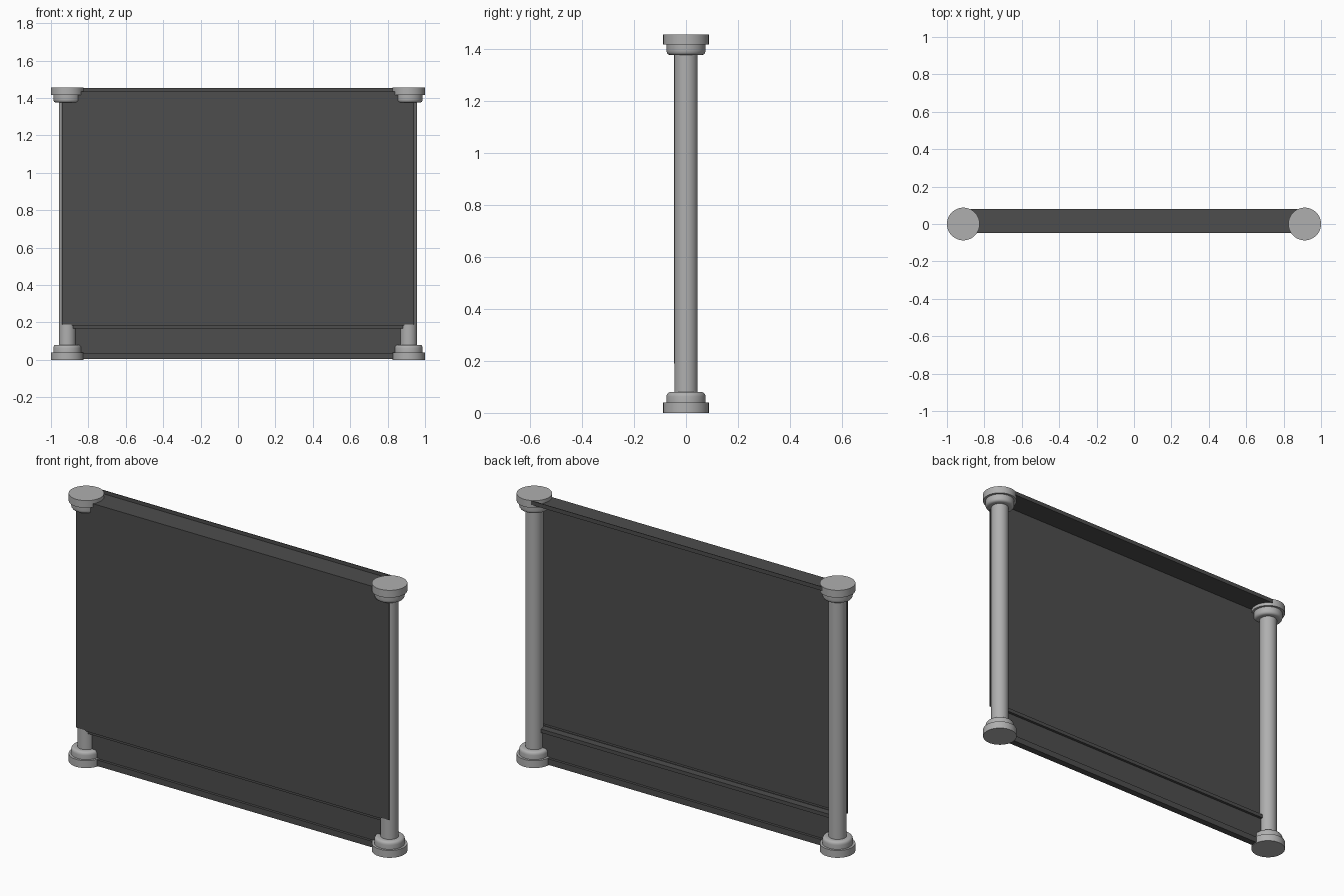
import bpy, bmesh, math

if "Cube" in bpy.data.objects:
    bpy.data.objects.remove(bpy.data.objects["Cube"])

HEIGHT = 1.455
POST_X = 0.9125
SIDES = 48


def grey(name, v):
    mat = bpy.data.materials.new(name)
    mat.diffuse_color = (v, v, v, 1)
    mat.use_nodes = True
    mat.node_tree.nodes["Principled BSDF"].inputs["Base Color"].default_value = mat.diffuse_color
    return mat


dark = grey("dark_grey", 0.075)
light = grey("mid_grey", 0.43)


def finish(name, bm, mat):
    bmesh.ops.recalc_face_normals(bm, faces=bm.faces)
    mesh = bpy.data.meshes.new(name)
    bm.to_mesh(mesh)
    bm.free()
    mesh.materials.append(mat)
    obj = bpy.data.objects.new(name, mesh)
    bpy.context.collection.objects.link(obj)
    return obj


def lathe(name, profile, x):
    bm = bmesh.new()
    verts = [bm.verts.new((r, 0, z)) for r, z in profile]
    edges = [bm.edges.new(pair) for pair in zip(verts, verts[1:])]
    bmesh.ops.spin(bm, geom=verts + edges, cent=(0, 0, 0), axis=(0, 0, 1),
                   angle=2 * math.pi, steps=SIDES, use_duplicate=False)
    bmesh.ops.remove_doubles(bm, verts=bm.verts, dist=1e-5)
    obj = finish(name, bm, light)
    obj.location.x = x
    bpy.ops.object.select_all(action='DESELECT')
    obj.select_set(True)
    bpy.context.view_layer.objects.active = obj
    bpy.ops.object.shade_smooth_by_angle(angle=math.radians(35))


def extrude_x(name, section, half):
    # Sweep a closed (y, z) section along x, with end caps
    bm = bmesh.new()
    a, b = [[bm.verts.new((x, y, z)) for y, z in section] for x in (-half, half)]
    bm.faces.new(a)
    bm.faces.new(b)
    for i in range(len(section)):
        bm.faces.new((a[i - 1], a[i], b[i], b[i - 1]))
    return finish(name, bm, dark)


def rail(name, y0, y1, z0, z1, half):
    extrude_x(name, [(y0, z0), (y1, z0), (y1, z1), (y0, z1)], half)


# Posts: stepped, rounded base mirrored into the cap
base = [(0, 0), (0.0875, 0), (0.0875, 0.04), (0.075, 0.04), (0.075, 0.063),
        (0.0735, 0.071), (0.069, 0.077), (0.062, 0.08), (0.045, 0.08)]
post = base + [(r, HEIGHT - z) for r, z in reversed(base)]
for side, sx in (("left", -1), ("right", 1)):
    lathe(side + "_post", post, sx * POST_X)

# Front sheet folded back over the top, with an upturned rear lip
t, front, back, fold, top = 0.003, -0.047, 0.08, 1.435, HEIGHT - 0.001
extrude_x("front_panel", [(front, 0.19), (front, fold), (back, fold), (back, top),
                          (back - t, top), (back - t, fold - t),
                          (front + t, fold - t), (front + t, 0.19)][:2]
          + [(back - t, fold), (back - t, top), (back, top), (back, fold - t),
             (front + t, fold - t), (front + t, 0.19)], 0.942)

# Lower board between the posts, with a ledge under the sheet and a foot rail
rail("lower_panel", -0.014, -0.006, 0.03, 0.17, 0.89)
rail("lower_panel_top_rail", -0.032, 0.008, 0.167, 0.187, 0.89)
rail("lower_panel_ledge", front + t, -0.03, 0.184, 0.19, 0.89)
rail("lower_panel_bottom_rail", -0.028, 0.008, 0.004, 0.037, 0.89)
